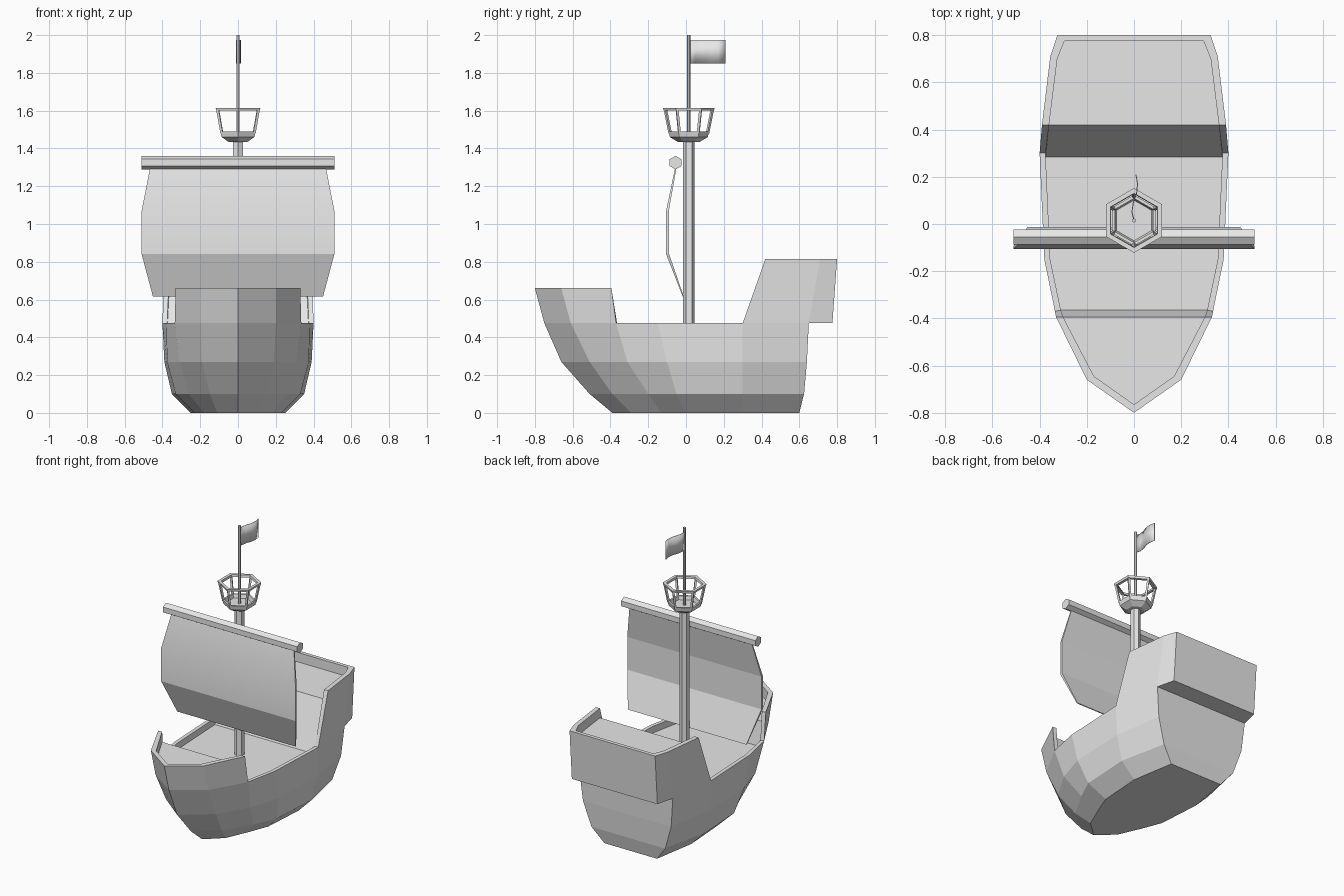
import bpy, bmesh, math
from mathutils import Vector, Matrix

cube = bpy.data.objects.get("Cube")
if cube:
    bpy.data.objects.remove(cube, do_unlink=True)

grey = bpy.data.materials.new("plain_grey")
grey.use_nodes = True
grey.diffuse_color = (0.8, 0.8, 0.8, 1)
grey.node_tree.nodes["Principled BSDF"].inputs["Base Color"].default_value = (0.8, 0.8, 0.8, 1)

MAST_Y = 0.015


def finish(bm, name):
    """Turn a bmesh into a named object."""
    bmesh.ops.recalc_face_normals(bm, faces=bm.faces[:])
    mesh = bpy.data.meshes.new(name)
    bm.to_mesh(mesh)
    bm.free()
    mesh.materials.append(grey)
    obj = bpy.data.objects.new(name, mesh)
    bpy.context.collection.objects.link(obj)
    return obj


def from_faces(name, faces, mirrored=False):
    """Build a mesh from point loops, sharing equal points, optionally mirrored in x."""
    bm = bmesh.new()
    shared = {}

    def add(points):
        loop = []
        for p in points:
            key = tuple(round(c, 4) + 0.0 for c in p)
            if key not in shared:
                shared[key] = bm.verts.new(key)
            if shared[key] not in loop:
                loop.append(shared[key])
        if len(loop) > 2:
            bm.faces.new(loop)

    for points in faces:
        add(points)
        if mirrored:
            add([(-x, y, z) for x, y, z in points])
    return finish(bm, name)


def lathe(name, profile, sides=6, closed=False):
    """Revolve (radius, z) points around the mast axis."""
    def at(p, i):
        a = math.pi / 2 + math.tau * i / sides
        return (p[0] * math.cos(a), MAST_Y + p[0] * math.sin(a), p[1])
    pairs = list(zip(profile, profile[1:] + (profile[:1] if closed else [])))
    return from_faces(name, [[at(p, i), at(p, i + 1), at(q, i + 1), at(q, i)]
                             for p, q in pairs[:len(pairs)] for i in range(sides)])


def rod(name, start, end, radius, sides):
    """Straight bar between two points."""
    start, end = Vector(start), Vector(end)
    axis = end - start
    turn = axis.to_track_quat('Z', 'Y').to_matrix().to_4x4()
    bm = bmesh.new()
    bmesh.ops.create_cone(bm, cap_ends=True, segments=sides, radius1=radius, radius2=radius,
                          depth=axis.length, matrix=Matrix.Translation((start + end) / 2) @ turn)
    return finish(bm, name)


# Hull: ribs from bow to stern, each a list of (x, y) at the levels
levels = [0, 0.1, 0.27, 0.475, 0.66]
ribs = [
    [(0, -.39), (0, -.51), (0, -.66), (0, -.75), (0, -.8)],
    [(.11, -.29), (.15, -.39), (.19, -.51), (.2, -.61), (.2, -.66)],
    [(.18, -.13), (.26, -.2), (.31, -.31), (.335, -.37), (.33, -.395)],
    [(.23, 0), (.33, -.05), (.375, -.1), (.38, -.15)],
    [(.25, .3), (.35, .3), (.39, .3), (.4, .3)],
    [(.2, .6), (.28, .625), (.335, .64), (.355, .65)],
]
ribs = [[(x, y, z) for (x, y), z in zip(rib, levels)] for rib in ribs]
ribs.append([(0, y, z) for x, y, z in ribs[-1]])
faces = []
for a, b in zip(ribs, ribs[1:]):
    for i in range(min(len(a), len(b)) - 1):
        faces.append([a[i], b[i], b[i + 1], a[i + 1]])
    faces.append([a[0], b[0], (0, b[0][1], 0), (0, a[0][1], 0)])

# Raised stern block with its overhang
top = 0.815
stern_top = [(.39, .42, top), (.355, .71, top), (.325, .8, top), (0, .8, top)]
low_corner, low_mid = (.325, .775, .475), (0, .775, .475)
side, knee = ribs[4][3], ribs[5][3]
faces += [[side, stern_top[0], stern_top[1], knee],
          [knee, stern_top[1], stern_top[2], low_corner],
          [low_corner, stern_top[2], stern_top[3], low_mid],
          [knee, low_corner, low_mid, ribs[6][3]]]

# Rim, inner bulwarks and the three decks
rim = [ribs[0][4], ribs[1][4], ribs[2][4], ribs[2][3], ribs[3][3], side] + stern_top
inset = [(0, -.765), (.17, -.645), (.3, -.395), (.31, -.365), (.355, -.15),
         (.375, .3), (.36, .42), (.325, .7), (.295, .775), (0, .775)]
inner = [(x, y, r[2]) for (x, y), r in zip(inset, rim)]
deck_z = [.59] * 3 + [.43] * 3 + [.75] * 4
edge = [(x, y - (.015 if i == 5 else 0), z) for i, ((x, y), z) in enumerate(zip(inset, deck_z))]
for i in range(len(rim) - 1):
    j = i + 1
    faces.append([rim[i], rim[j], inner[j], inner[i]])
    faces.append([inner[i], inner[j], edge[j], edge[i]])
    faces.append([edge[i], edge[j], (0, *edge[j][1:]), (0, *edge[i][1:])])
from_faces("hull", faces, mirrored=True)

# Mast and flagpole
lathe("mast", [(0, .4), (.031, .4), (.031, 1.44), (0, 1.44)])
lathe("flagpole", [(0, 1.43), (.009, 1.43), (.009, 2), (0, 2)])

# Lookout basket: tub, posts and top ring
lathe("basket_tub", [(0, 1.435), (.058, 1.435), (.1, 1.46), (.108, 1.49),
                     (.094, 1.49), (.086, 1.466), (0, 1.466)])
lathe("basket_ring", [(.133, 1.6), (.137, 1.615), (.115, 1.615), (.112, 1.6)], closed=True)
for i in range(6):
    a = math.pi / 2 + math.tau * i / 6
    c, s = math.cos(a), math.sin(a)
    rod("basket_post", (.099 * c, MAST_Y + .099 * s, 1.48),
        (.124 * c, MAST_Y + .124 * s, 1.605), .009, 4)

# Yard: hexagonal spar with a point upward
yard = rod("yard", (-.51, -.055, 1.325), (.51, -.055, 1.325), .036, 6)
spin = max(yard.data.vertices, key=lambda v: v.co.z).co
if spin.z < 1.358:
    pivot = Matrix.Translation((0, -.055, 1.325))
    yard.data.transform(pivot @ Matrix.Rotation(math.pi / 6, 4, 'X') @ pivot.inverted())

# Sail: billowing sheet with thickness, upper front softly shaded
front = [(.465, -.057, 1.3), (.51, -.105, 1.07), (.51, -.105, .84), (.45, -.017, .615)]
back = [(.465, -.05, 1.3), (.51, -.091, 1.07), (.51, -.091, .845), (.45, -.012, .617)]


def flip(p):
    return (-p[0], p[1], p[2])


panels = []
for i in range(3):
    f, g, b, c = front[i], front[i + 1], back[i], back[i + 1]
    panels += [[f, g, flip(g), flip(f)], [b, c, flip(c), flip(b)],
               [f, g, c, b], [flip(f), flip(g), flip(c), flip(b)]]
for k in (0, 3):
    panels.append([front[k], flip(front[k]), flip(back[k]), back[k]])
sail = from_faces("sail", panels)
for p in sail.data.polygons:
    p.use_smooth = p.normal.y < -.5 and p.center.z > .85

# Flag: thin waving sheet
wave = [(0, .015), (-.009, .05), (-.003, .09), (.011, .13), (.015, .17), (.008, .21)]
flag = from_faces("flag", [[(a[0], a[1], 1.85), (b[0], b[1], 1.85),
                            (b[0], b[1], 1.975), (a[0], a[1], 1.975)]
                           for a, b in zip(wave, wave[1:])])
for p in flag.data.polygons:
    p.use_smooth = True
solid = flag.modifiers.new("thickness", 'SOLIDIFY')
solid.thickness = .004
solid.offset = 0
